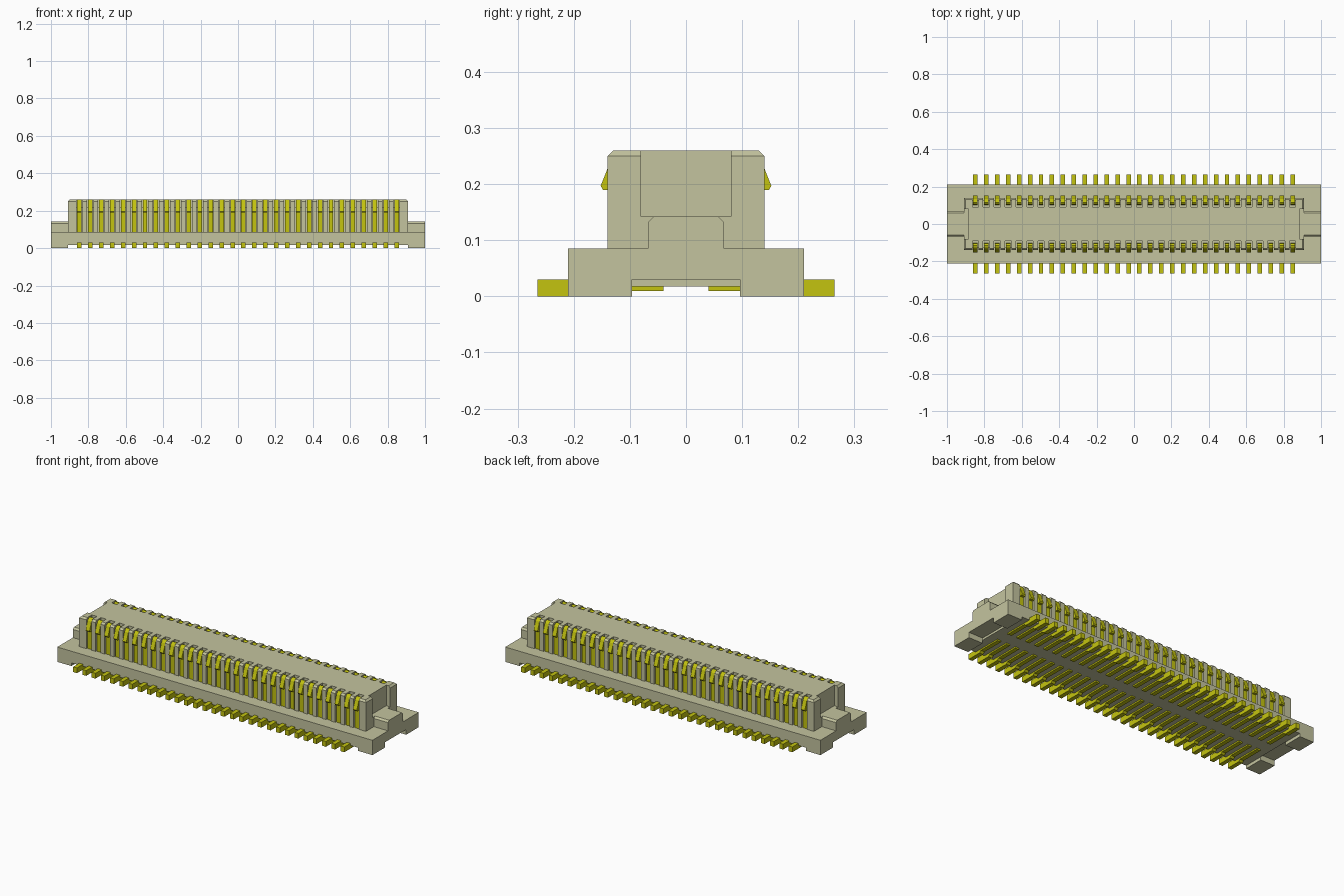
import bpy, bmesh
from mathutils import Vector

cube = bpy.data.objects.get("Cube")
if cube:
    bpy.data.objects.remove(cube, do_unlink=True)


def material(name, color):
    m = bpy.data.materials.new(name)
    m.use_nodes = True
    m.diffuse_color = color
    m.node_tree.nodes["Principled BSDF"].inputs["Base Color"].default_value = color
    return m


BEIGE = material("beige plastic", (0.55, 0.55, 0.345, 1))
GOLD = material("yellow metal", (0.55, 0.55, 0.005, 1))


def extrude(bm, ring, offset):
    """Solid made by extruding a closed ring of points along an offset."""
    a = [bm.verts.new(p) for p in ring]
    b = [bm.verts.new(Vector(p) + Vector(offset)) for p in ring]
    bm.faces.new(a)
    bm.faces.new(b[::-1])
    for i in range(len(ring)):
        j = (i + 1) % len(ring)
        bm.faces.new((a[i], a[j], b[j], b[i]))


def prism_x(bm, profile, x0, x1, side=1):
    """Extrude a (y, z) profile from x0 to x1, optionally flipped in y."""
    extrude(bm, [(x0, y * side, z) for y, z in profile], (x1 - x0, 0, 0))


def rect(y0, y1, z0, z1):
    return [(y0, z0), (y1, z0), (y1, z1), (y0, z1)]


def finish(bm, name, mat):
    bmesh.ops.recalc_face_normals(bm, faces=bm.faces)
    me = bpy.data.meshes.new(name)
    bm.to_mesh(me)
    bm.free()
    me.materials.append(mat)
    ob = bpy.data.objects.new(name, me)
    bpy.context.collection.objects.link(ob)
    return ob


# Layout of the contacts
COUNT, PITCH = 30, 0.0585
PIN_W, SLOT_W = 0.024, 0.033
XS = [(i - (COUNT - 1) / 2) * PITCH for i in range(COUNT)]
X_TOWER, X_NOTCH = 0.91, 0.885
X_POST = XS[-1] + SLOT_W / 2

# Base: raised middle slab
bm = bmesh.new()
prism_x(bm, rect(-0.21, 0.21, 0.018, 0.085), -X_TOWER, X_TOWER)
finish(bm, "base_slab", BEIGE)

# Base ends with two feet each and a channel between them
end_profile = [(-0.21, 0), (-0.096, 0), (-0.096, 0.03), (0.096, 0.03),
               (0.096, 0), (0.21, 0), (0.21, 0.085), (-0.21, 0.085)]
rail_profile = [(-0.068, 0.085), (0.068, 0.085), (0.068, 0.132),
                (0.058, 0.142), (-0.058, 0.142), (-0.068, 0.132)]
for name, s in (("left", 1), ("right", -1)):
    bm = bmesh.new()
    prism_x(bm, end_profile, s * X_TOWER, s)
    finish(bm, name + "_base_end", BEIGE)

    # Chamfered guide rail and the ledge at the foot of the end notch
    bm = bmesh.new()
    prism_x(bm, rail_profile, s * X_TOWER, s)
    prism_x(bm, rect(-0.08, 0.08, 0.085, 0.142), s * X_NOTCH, s * X_TOWER)
    finish(bm, name + "_guide_rail", BEIGE)

# Tower core, stepped in at the top to leave room for the contact hooks
bm = bmesh.new()
half = [(0.125, 0.085), (0.125, 0.22), (0.09, 0.22), (0.09, 0.26)]
prism_x(bm, half + [(-y, z) for y, z in half[::-1]], -X_NOTCH, X_NOTCH)
finish(bm, "tower_core", BEIGE)

# Ribs separating the contact slots
rib = [(0.125, 0.085), (0.14, 0.085), (0.14, 0.25), (0.13, 0.26),
       (0.09, 0.26), (0.09, 0.22), (0.125, 0.22)]
for name, side in (("front", -1), ("back", 1)):
    bm = bmesh.new()
    for x in XS[:-1]:
        prism_x(bm, rib, x + SLOT_W / 2, x + PITCH - SLOT_W / 2, side)
    finish(bm, name + "_ribs", BEIGE)

# Corner posts with chamfered outer top edges
post = [(X_POST, 0.09), (X_NOTCH, 0.09), (X_NOTCH, 0.08),
        (X_TOWER, 0.08), (X_TOWER, 0.14), (X_POST, 0.14)]
for yname, sy in (("front", -1), ("back", 1)):
    for xname, sx in (("left", 1), ("right", -1)):
        bm = bmesh.new()
        extrude(bm, [(x * sx, y * sy, 0.085) for x, y in post], (0, 0, 0.175))
        edges = []
        for e in bm.edges:
            u, v = e.verts
            outer = all(abs(abs(w.co.y) - 0.14) < 1e-4 for w in (u, v)) or \
                all(abs(abs(w.co.x) - X_TOWER) < 1e-4 for w in (u, v))
            if outer and min(u.co.z, v.co.z) > 0.25:
                edges.append(e)
        bmesh.ops.recalc_face_normals(bm, faces=bm.faces)
        bmesh.ops.bevel(bm, geom=edges, offset=0.01, segments=1,
                        affect='EDGES', profile=0.5)
        finish(bm, f"{yname}_{xname}_post", BEIGE)

# Contacts: hooked blades on the tower and solder tails under the base
blade = [(0.134, 0.085), (0.134, 0.19), (0.148, 0.19), (0.152, 0.197),
         (0.139, 0.23), (0.134, 0.246), (0.125, 0.256), (0.114, 0.259),
         (0.105, 0.252), (0.102, 0.22), (0.12, 0.22), (0.12, 0.085)]
tail = [(0.265, 0), (0.265, 0.03), (0.04, 0.03), (0.04, 0.01),
        (0.17, 0.01), (0.18, 0)]
for name, side in (("front", -1), ("back", 1)):
    for part, profile in (("contact_blades", blade), ("solder_tails", tail)):
        bm = bmesh.new()
        for x in XS:
            prism_x(bm, profile, x - PIN_W / 2, x + PIN_W / 2, side)
        finish(bm, f"{name}_{part}", GOLD)
